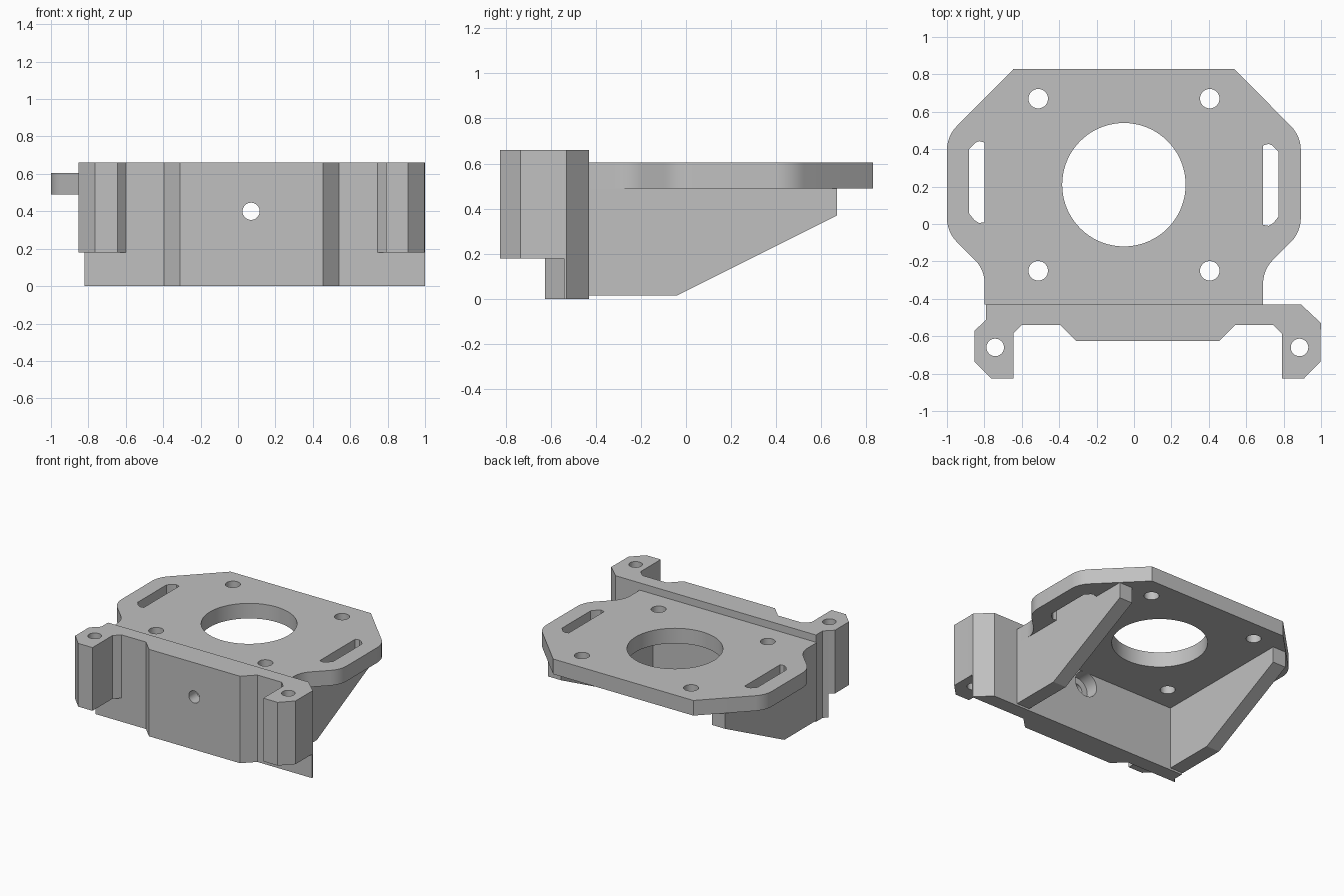
import bpy
import bmesh
import math
from mathutils import Matrix, Vector

if "Cube" in bpy.data.objects:
    bpy.data.objects.remove(bpy.data.objects["Cube"], do_unlink=True)

grey = bpy.data.materials.new("plain grey")
grey.use_nodes = True
GREY = (0.53, 0.53, 0.53, 1)
grey.diffuse_color = GREY
grey.node_tree.nodes["Principled BSDF"].inputs["Base Color"].default_value = GREY

PLATE_MID = -0.054   # symmetry line of plate and ribs
WALL_MID = 0.0725    # symmetry line of wall and ears
PLATE_Z = (0.49, 0.605)
WALL_TOP = 0.66
EAR_Z = 0.18
WALL_BACK, WALL_FRONT = -0.43, -0.54


def prism(name, outline, low, high, axis="Z"):
    """Extrude a closed outline along Z, or a (y, z) outline along X."""
    bm = bmesh.new()
    place = (lambda p: (p[0], p[1], low)) if axis == "Z" else (lambda p: (low, p[0], p[1]))
    face = bm.faces.new([bm.verts.new(place(p)) for p in outline])
    moved = bmesh.ops.extrude_face_region(bm, geom=[face])["geom"]
    step = Vector((0, 0, high - low)) if axis == "Z" else Vector((high - low, 0, 0))
    bmesh.ops.translate(bm, vec=step, verts=[v for v in moved if isinstance(v, bmesh.types.BMVert)])
    bmesh.ops.recalc_face_normals(bm, faces=bm.faces)
    return finish(name, bm)


def cylinder(name, centre, radius, depth, axis="Z", sides=32):
    bm = bmesh.new()
    turn = Matrix.Rotation(math.pi / 2, 4, "X") if axis == "Y" else Matrix()
    bmesh.ops.create_cone(bm, cap_ends=True, segments=sides, radius1=radius, radius2=radius,
                          depth=depth, matrix=Matrix.Translation(centre) @ turn)
    return finish(name, bm)


def finish(name, bm):
    mesh = bpy.data.meshes.new(name)
    bm.to_mesh(mesh)
    bm.free()
    mesh.materials.append(grey)
    obj = bpy.data.objects.new(name, mesh)
    bpy.context.collection.objects.link(obj)
    return obj


def cut(obj, cutters):
    """Subtract the cutters, keep the result and discard the cutters."""
    for cutter in cutters:
        cutter.hide_render = True
        mod = obj.modifiers.new("cut", "BOOLEAN")
        mod.operation = "DIFFERENCE"
        mod.solver = "EXACT"
        mod.object = cutter
    bpy.context.view_layer.update()
    graph = bpy.context.evaluated_depsgraph_get()
    mesh = bpy.data.meshes.new_from_object(obj.evaluated_get(graph))
    obj.modifiers.clear()
    obj.data = mesh
    for cutter in cutters:
        bpy.data.objects.remove(cutter, do_unlink=True)


def mirrored(points, mid):
    return [(2 * mid - x, y) for x, y in reversed(points)]


def rounded(corner, before, after, radius, steps=6):
    """Points of a fillet arc at one corner."""
    c, a, b = Vector(corner), Vector(before), Vector(after)
    u, v = (a - c).normalized(), (b - c).normalized()
    half = u.angle(v) / 2
    centre = c + (u + v).normalized() * (radius / math.sin(half))
    reach = radius / math.tan(half)
    start, end = c + u * reach - centre, c + v * reach - centre
    arc = []
    for i in range(steps + 1):
        spoke = start.lerp(end, i / steps).normalized() * radius
        arc.append(tuple(centre + spoke))
    return arc


# Top plate: one side with filleted corners, mirrored for the other
side = [(0.69, WALL_BACK), (0.69, -0.245), (0.892, -0.043), (0.892, 0.47), (0.535, 0.83)]
half = [side[0]]
for before, corner, after in zip(side, side[1:], side[2:]):
    half += rounded(corner, before, after, 0.18)
half.append(side[-1])
plate = prism("top_plate", half + mirrored(half, PLATE_MID), *PLATE_Z)

# Plate openings: central bore, four screw holes and two side slots
slot = [(0.69, -0.005), (0.72, -0.01), (0.745, 0.005), (0.773, 0.04),
        (0.773, 0.385), (0.74, 0.42), (0.72, 0.428), (0.69, 0.42)]
left_slot = [(x, y + 0.015) for x, y in mirrored(slot, PLATE_MID)]
mid_z = sum(PLATE_Z) / 2
holes = [cylinder("bore_cutter", (PLATE_MID, 0.21, mid_z), 0.33, 0.4, sides=72)]
for x in (-0.512, 0.405):
    for y in (-0.25, 0.67):
        holes.append(cylinder("screw_cutter", (x, y, mid_z), 0.052, 0.4))
for outline in (slot, left_slot):
    holes.append(prism("slot_cutter", outline, 0.4, 0.7))
cut(plate, holes)

# Front wall with a raised middle and clipped ends
wall_outline = [(-0.79, WALL_BACK), (-0.79, -0.51), (-0.82, WALL_FRONT), (-0.395, WALL_FRONT),
                (-0.31, -0.625), (0.455, -0.625), (0.54, WALL_FRONT), (1.0, WALL_FRONT),
                (1.0, -0.53), (0.893, WALL_BACK)]
wall = prism("front_wall", wall_outline, 0, WALL_TOP)
cut(wall, [cylinder("wall_hole_cutter", (0.07, -0.5, 0.4), 0.046, 0.5, "Y"),
           cylinder("counterbore_cutter", (0.07, WALL_BACK, 0.4), 0.095, 0.2, "Y")])

# Mounting ears, each with a vertical bolt hole
ear = [(0.745, WALL_FRONT), (0.79, -0.585), (0.79, -0.825), (0.91, -0.825),
       (0.998, -0.735), (0.998, -0.57)]
left_ear = ear + [(1.0, WALL_FRONT)]
right_ear = [(-0.82, WALL_FRONT)] + mirrored(ear, WALL_MID)
for name, outline, x in (("left_ear", left_ear, 0.885), ("right_ear", right_ear, -0.742)):
    obj = prism(name, outline, EAR_Z, WALL_TOP)
    cut(obj, [cylinder("ear_cutter", (x, -0.66, 0.4), 0.047, 1)])

# Tapered support ribs under the plate
rib = [(WALL_BACK, 0.015), (-0.04, 0.015), (0.67, 0.37), (0.67, PLATE_Z[0]), (WALL_BACK, PLATE_Z[0])]
prism("left_rib", rib, 0.58, 0.69, "X")
prism("right_rib", rib, -0.798, -0.688, "X")

# Smooth the round walls, keep the edges sharp
for obj in bpy.context.collection.objects:
    if obj.type == "MESH" and obj.data.materials and obj.data.materials[0] == grey:
        obj.select_set(True)
        bpy.context.view_layer.objects.active = obj
bpy.ops.object.shade_smooth_by_angle(angle=math.radians(25))
